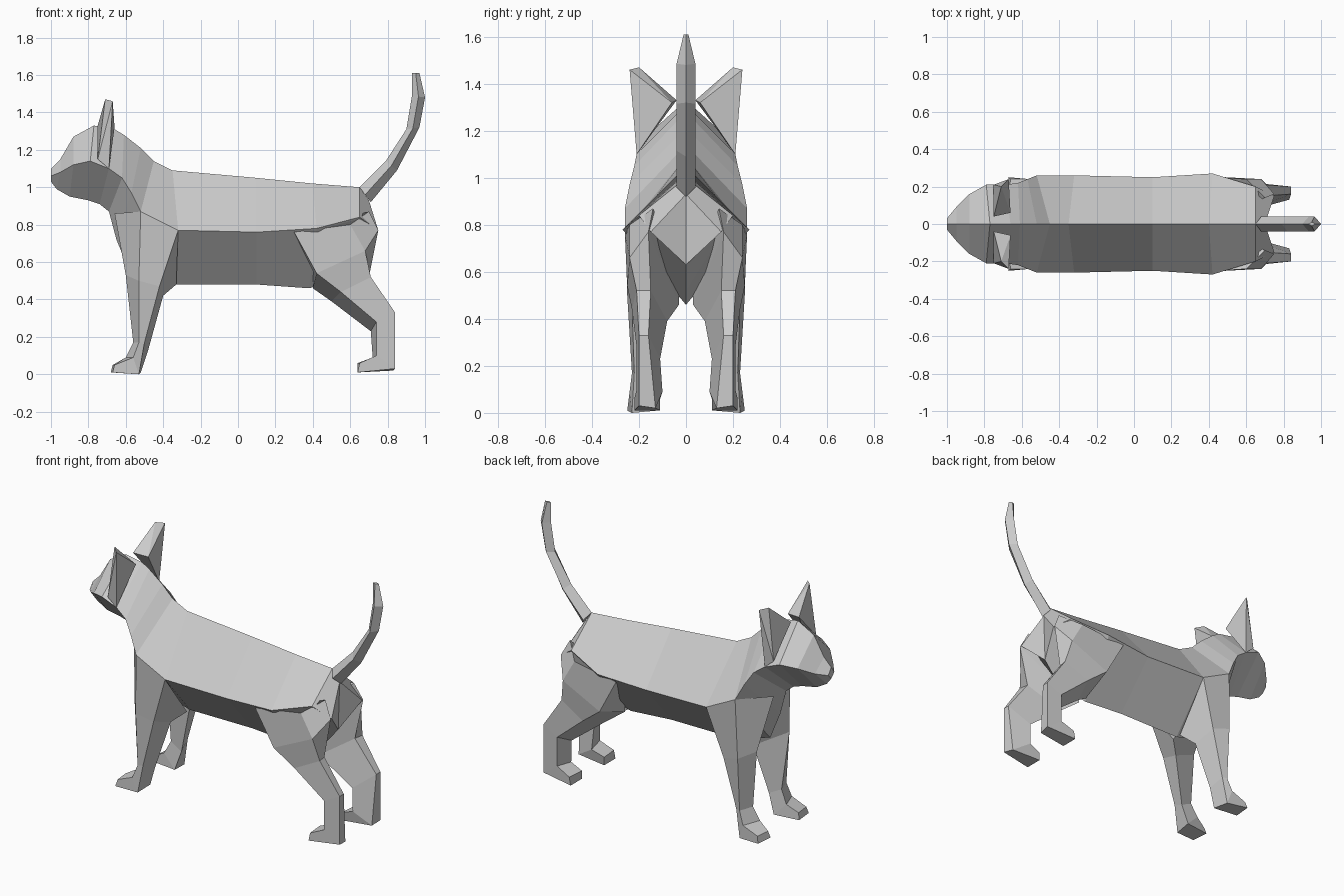
import bpy
import bmesh

default_cube = bpy.data.objects.get("Cube")
if default_cube:
    bpy.data.objects.remove(default_cube, do_unlink=True)


def make_material(name, colour):
    material = bpy.data.materials.new(name)
    material.use_nodes = True
    material.diffuse_color = colour
    material.node_tree.nodes["Principled BSDF"].inputs["Base Color"].default_value = colour
    return material


fur = make_material("light grey fur", (0.6, 0.6, 0.6, 1))


def finish(name, bm):
    """Turn a left-hand half into an object mirrored across the y axis."""
    bmesh.ops.recalc_face_normals(bm, faces=bm.faces[:])
    mesh = bpy.data.meshes.new(name)
    bm.to_mesh(mesh)
    bm.free()
    mesh.materials.append(fur)
    obj = bpy.data.objects.new(name, mesh)
    bpy.context.collection.objects.link(obj)
    mirror = obj.modifiers.new("Mirror", "MIRROR")
    mirror.use_axis = (False, True, False)
    mirror.use_clip = True
    mirror.merge_threshold = 0.001
    return obj


def loft(name, sections, closed):
    """Bridge consecutive sections; open ones begin and end on the mirror plane."""
    bm = bmesh.new()
    rings = [[bm.verts.new(point) for point in section] for section in sections]
    for near, far in zip(rings, rings[1:]):
        count = len(near)
        for i in range(count if closed else count - 1):
            j = (i + 1) % count
            bm.faces.new((near[i], near[j], far[j], far[i]))
    for cap in (rings[0], rings[-1]):
        bm.faces.new(cap)
    return finish(name, bm)


def half_diamond(top, side, bottom):
    """Half of a diamond section: ridge, flank and keel."""
    return [(top[0], 0, top[1]), side, (bottom[0], 0, bottom[1])]


# Head, neck and trunk, from the nose to the rump
body_sections = [
    half_diamond((-1, 1.1), (-1, .03, 1.06), (-1, 1.03)),
    half_diamond((-.95, 1.15), (-.95, .09, 1.08), (-.97, .99)),
    half_diamond((-.88, 1.27), (-.88, .16, 1.12), (-.9, .95)),
    half_diamond((-.77, 1.33), (-.79, .21, 1.14), (-.8, .93)),
    half_diamond((-.66, 1.31), (-.69, .21, 1.1), (-.74, .91)),
    half_diamond((-.61, 1.28), (-.62, .22, 1.05), (-.69, .87)),
    half_diamond((-.52, 1.21), (-.57, .24, .97), (-.65, .72)),
    half_diamond((-.45, 1.14), (-.52, .26, .87), (-.58, .55)),
    half_diamond((-.35, 1.09), (-.32, .26, .77), (-.33, .48)),
    half_diamond((.1, 1.05), (.1, .25, .76), (.1, .48)),
    half_diamond((.4, 1.02), (.42, .27, .78), (.38, .46)),
    half_diamond((.65, 1), (.65, .2, .84), (.6, .52)),
    half_diamond((.7, .93), (.75, .15, .77), (.69, .63)),
]
loft("body", body_sections, closed=False)

# Tail: a tapering diamond tube between its front and back edges
tail_edges = [
    ((.65, 1), (.71, .92), .04),
    ((.79, 1.14), (.85, 1.09), .04),
    ((.9, 1.31), (.97, 1.32), .04),
    ((.93, 1.49), (1, 1.48), .04),
    ((.93, 1.61), (.97, 1.61), .01),
]
tail_sections = []
for front, back, half_width in tail_edges:
    middle = ((front[0] + back[0]) / 2, half_width, (front[1] + back[1]) / 2)
    tail_sections.append(half_diamond(front, middle, back))
loft("tail", tail_sections, closed=False)

# Ears: thin upright wedges
ear = bmesh.new()
for point in [(-.75, .04, 1.33), (-.66, .06, 1.32), (-.71, .2, 1.47),
              (-.67, .24, 1.46), (-.75, .21, 1.15), (-.69, .21, 1.1)]:
    ear.verts.new(point)
bmesh.ops.convex_hull(ear, input=ear.verts[:])
finish("ears", ear)

# Front legs: front, outer, back and inner corners from shoulder to toes
front_leg_sections = [
    [(-.66, .08, .86), (-.52, .26, .87), (-.32, .26, .77), (-.33, .03, .48)],
    [(-.6, .16, .53), (-.53, .25, .5), (-.42, .23, .47), (-.4, .09, .42)],
    [(-.56, .14, .17), (-.53, .23, .17), (-.5, .22, .17), (-.48, .13, .13)],
    [(-.6, .13, .09), (-.56, .24, .09), (-.53, .23, 0), (-.52, .12, .01)],
    [(-.67, .15, .05), (-.66, .24, .05), (-.67, .25, .01), (-.68, .14, .01)],
]
loft("front_legs", front_leg_sections, closed=True)

# Hind legs: outer front, outer back, inner back and inner front corners
hind_leg_sections = [
    [(.3, .26, .76), (.6, .24, .8), (.7, .14, .87), (.4, .03, .55)],
    [(.42, .25, .54), (.68, .24, .66), (.75, .16, .77), (.4, .03, .46)],
    [(.55, .23, .44), (.71, .21, .52), (.7, .15, .52), (.5, .08, .39)],
    [(.74, .21, .28), (.84, .2, .33), (.84, .16, .33), (.71, .11, .23)],
    [(.74, .21, .1), (.84, .2, .03), (.83, .13, .02), (.72, .1, .09)],
    [(.65, .22, .06), (.64, .22, .01), (.64, .11, .01), (.64, .11, .06)],
]
loft("hind_legs", hind_leg_sections, closed=True)
